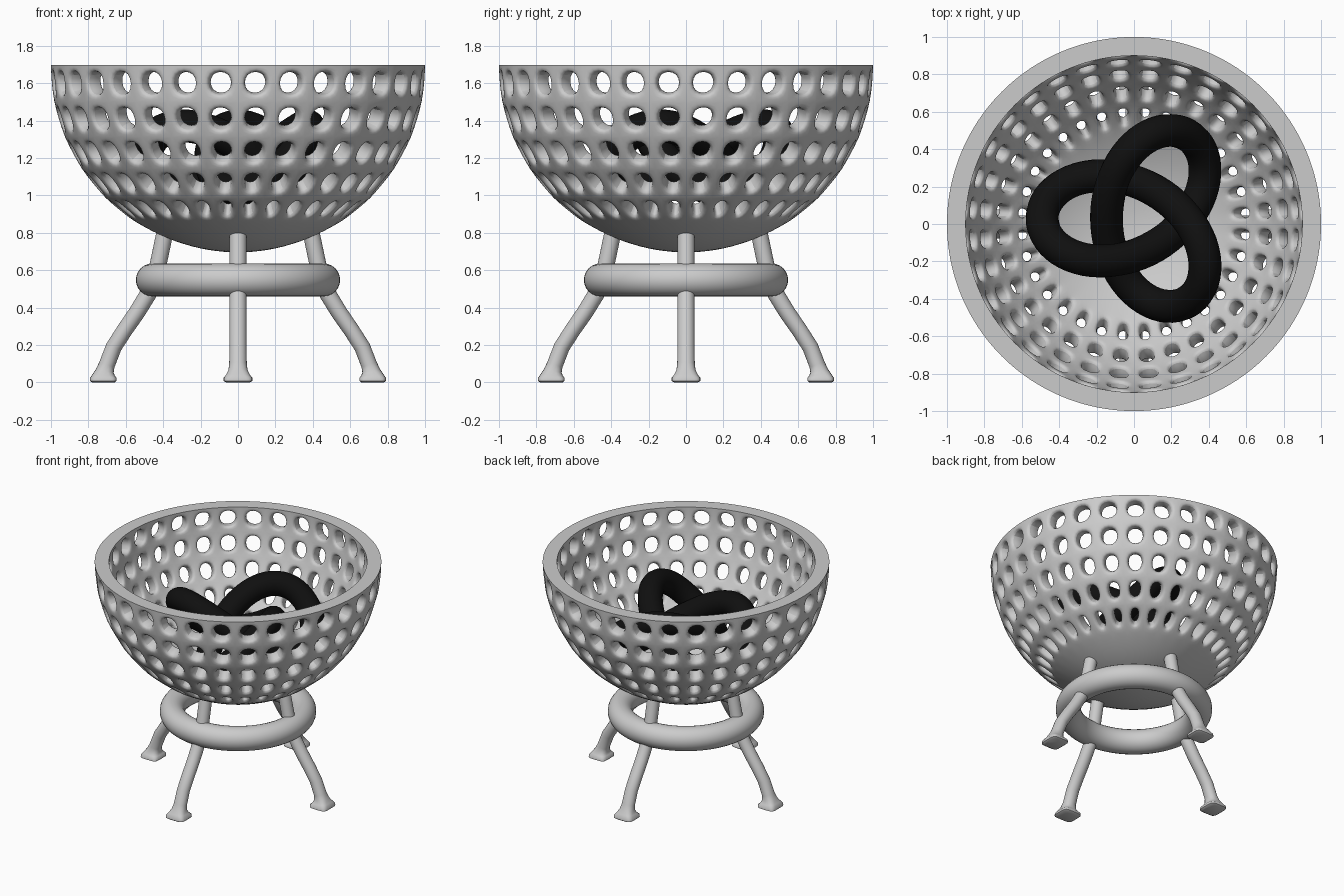
import bpy, bmesh, math
from mathutils import Vector

if "Cube" in bpy.data.objects:
    bpy.data.objects.remove(bpy.data.objects["Cube"])

BOWL_Z = 1.697


def finish(bm, name, angle=40):
    bmesh.ops.recalc_face_normals(bm, faces=bm.faces[:])
    me = bpy.data.meshes.new(name)
    bm.to_mesh(me)
    bm.free()
    ob = bpy.data.objects.new(name, me)
    bpy.context.collection.objects.link(ob)
    smooth(ob, angle)
    return ob


def smooth(ob, angle=40):
    bpy.ops.object.select_all(action='DESELECT')
    ob.select_set(True)
    bpy.context.view_layer.objects.active = ob
    bpy.ops.object.shade_smooth_by_angle(angle=math.radians(angle))


# Bowl: half sphere, five rows of faces inset and opened, thickened inward
bm = bmesh.new()
bmesh.ops.create_uvsphere(bm, u_segments=32, v_segments=16, radius=1.0065)
bmesh.ops.delete(bm, geom=[v for v in bm.verts if v.co.z > 0.01], context='VERTS')
holes = [f for f in bm.faces if f.calc_center_median().z > -0.8]
bmesh.ops.inset_individual(bm, faces=holes, thickness=0.035, use_even_offset=True)
bmesh.ops.delete(bm, geom=holes, context='FACES')
border = [e for e in bm.edges if e.is_boundary]
dup = bmesh.ops.duplicate(bm, geom=bm.verts[:] + bm.edges[:] + bm.faces[:])
inner = dup['vert_map']
for v in [g for g in dup['geom'] if isinstance(g, bmesh.types.BMVert)]:
    v.co *= 0.9
for e in border:
    a, b = e.verts
    bm.faces.new((a, b, inner[b], inner[a]))
crease = bm.edges.layers.float.new('crease_edge')
for e in bm.edges:
    a, b = (v.co for v in e.verts)
    if abs(a.z) < 1e-3 and abs(b.z) < 1e-3 and abs(a.length - b.length) < 0.01:
        e[crease] = 1.0
bowl = finish(bm, "pierced_bowl")
bowl.location.z = BOWL_Z
sub = bowl.modifiers.new("Subdivision", 'SUBSURF')
sub.levels = sub.render_levels = 2

# Support ring under the bowl
bpy.ops.mesh.primitive_torus_add(major_radius=0.458, minor_radius=0.088,
                                 major_segments=64, minor_segments=24,
                                 location=(0, 0, 0.548))
ring = bpy.context.object
ring.name = "support_ring"
smooth(ring, 60)

# Legs: x, z, radial half width, tangential half width, squareness, tilt
STATIONS = [
    (0.720, 0.000, 0.060, 0.062, 5, 0),
    (0.720, 0.008, 0.071, 0.077, 5, 0),
    (0.720, 0.024, 0.071, 0.077, 4.5, 0),
    (0.718, 0.040, 0.060, 0.064, 3.5, 4),
    (0.712, 0.062, 0.048, 0.052, 2.5, 12),
    (0.701, 0.095, 0.043, 0.047, 2, 20),
    (0.664, 0.190, 0.043, 0.046, 2, 25),
    (0.606, 0.280, 0.043, 0.046, 2, 33),
    (0.540, 0.375, 0.044, 0.046, 2, 33),
    (0.482, 0.470, 0.045, 0.046, 2, 27),
    (0.445, 0.560, 0.045, 0.046, 2, 19),
    (0.425, 0.640, 0.045, 0.046, 2, 14),
    (0.385, 0.830, 0.045, 0.046, 2, 12),
]


def build_leg(name, turn):
    bm = bmesh.new()
    n, rings = 24, []
    for x, z, hr, ht, p, tilt in STATIONS:
        t = math.radians(tilt)
        ring = []
        for i in range(n):
            a = math.tau * i / n
            c, s = math.cos(a), math.sin(a)
            u = math.copysign(abs(c) ** (2 / p), c) * hr
            w = math.copysign(abs(s) ** (2 / p), s) * ht
            ring.append(bm.verts.new((x + u * math.cos(t), w, z + u * math.sin(t))))
        rings.append(ring)
    for lo, hi in zip(rings, rings[1:]):
        for i in range(n):
            j = (i + 1) % n
            bm.faces.new((lo[i], lo[j], hi[j], hi[i]))
    bm.faces.new(rings[0][::-1])
    bm.faces.new(rings[-1])
    finish(bm, name, 50).rotation_euler.z = turn


for k, side in enumerate(("right", "back", "left", "front")):
    build_leg(side + "_leg", k * math.pi / 2)

# Black trefoil tube lying in the bowl
S, N = 0.172, 120
cu = bpy.data.curves.new("knotted_tube", 'CURVE')
cu.dimensions = '3D'
cu.bevel_depth = 0.088
cu.bevel_resolution = 6
sp = cu.splines.new('POLY')
sp.points.add(N - 1)
sp.use_cyclic_u = True
for i, pt in enumerate(sp.points):
    u = math.tau * i / N
    pos = S * Vector((-math.cos(u) - 2 * math.cos(2 * u),
                      -math.sin(u) + 2 * math.sin(2 * u),
                      -math.sin(3 * u)))
    pt.co = (*pos, 1)
knot = bpy.data.objects.new("knotted_tube", cu)
knot.location = (0.025, 0.03, 1.2)
bpy.context.collection.objects.link(knot)
bpy.ops.object.select_all(action='DESELECT')
knot.select_set(True)
bpy.context.view_layer.objects.active = knot
bpy.ops.object.convert(target='MESH')
knot = bpy.context.object
smooth(knot, 60)
black = bpy.data.materials.new("black")
black.diffuse_color = (0.005, 0.005, 0.005, 1)
black.use_nodes = True
black.node_tree.nodes["Principled BSDF"].inputs["Base Color"].default_value = black.diffuse_color
knot.data.materials.clear()
knot.data.materials.append(black)
